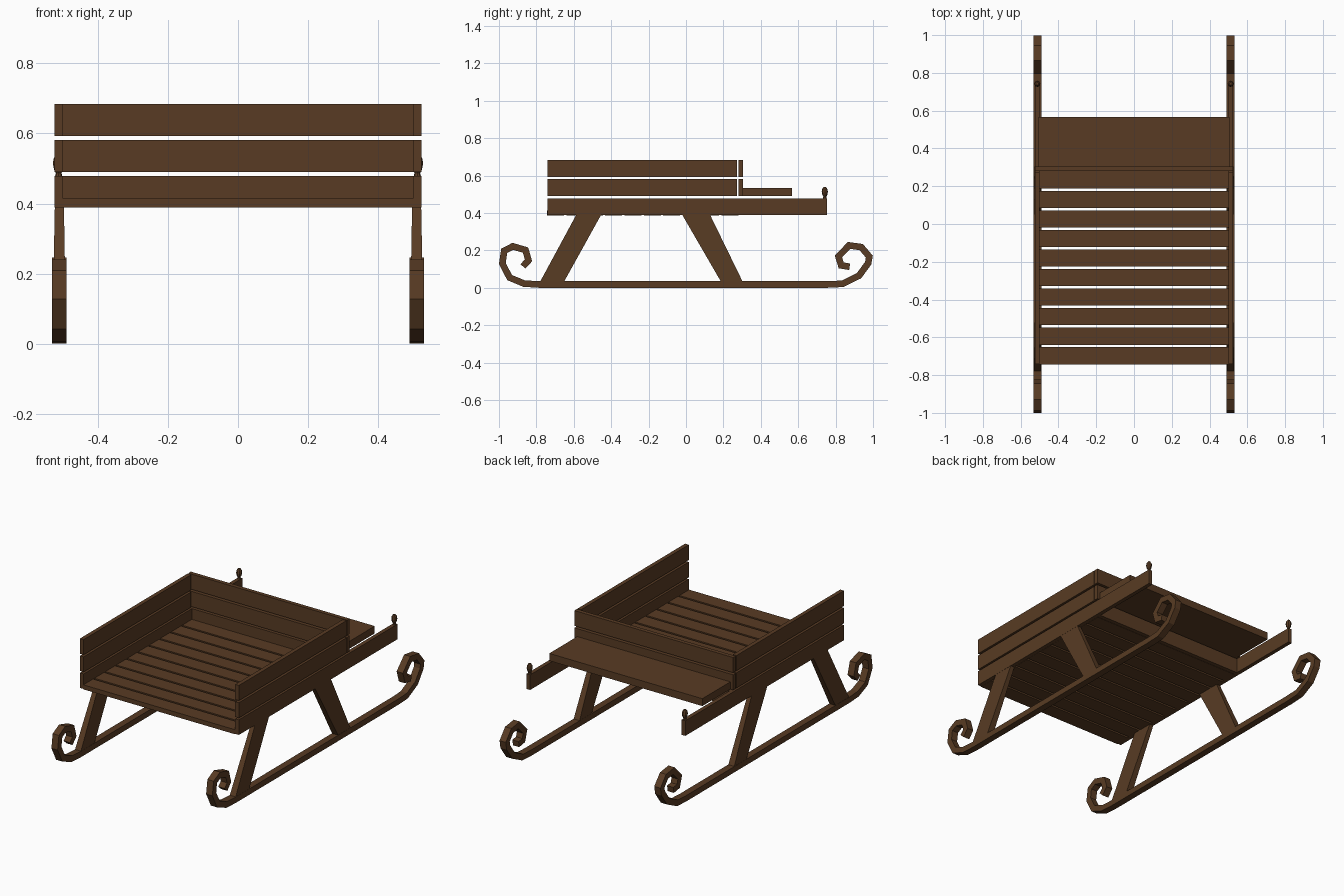
import bpy, bmesh, math
from mathutils import Vector

if "Cube" in bpy.data.objects:
    bpy.data.objects.remove(bpy.data.objects["Cube"])

wood = bpy.data.materials.new("brown wood")
wood.diffuse_color = (0.098, 0.044, 0.017, 1)
wood.use_nodes = True
wood.node_tree.nodes["Principled BSDF"].inputs["Base Color"].default_value = wood.diffuse_color


def finish(name, bm):
    bmesh.ops.recalc_face_normals(bm, faces=bm.faces[:])
    me = bpy.data.meshes.new(name)
    bm.to_mesh(me)
    bm.free()
    me.materials.append(wood)
    ob = bpy.data.objects.new(name, me)
    bpy.context.collection.objects.link(ob)
    return ob


def mirror(ob):
    ob.modifiers.new("mirror", 'MIRROR').use_axis[0] = True


def box(name, x0, x1, y0, y1, z0, z1):
    bm = bmesh.new()
    bmesh.ops.create_cube(bm, size=1)
    for v in bm.verts:
        v.co = ((x0 + x1) / 2 + v.co.x * (x1 - x0),
                (y0 + y1) / 2 + v.co.y * (y1 - y0),
                (z0 + z1) / 2 + v.co.z * (z1 - z0))
    return finish(name, bm)


# floor slats
for i in range(10):
    y = -0.743 + i * 0.1035
    box(f"floor_slat_{i + 1}", -0.5, 0.5, y, y + 0.091, 0.388, 0.415)

# side boards: long lower rail and two shorter upper boards
mirror(box("lower_side_board", 0.5, 0.524, -0.74, 0.755, 0.389, 0.479))
for n, z0, z1 in (("middle", 0.49, 0.581), ("upper", 0.593, 0.684)):
    mirror(box(f"{n}_side_board", 0.5, 0.524, -0.74, 0.273, z0, z1))
    box(f"{n}_end_board", -0.524, 0.524, 0.28, 0.304, z0, z1)
box("lower_end_board", -0.5, 0.5, 0.28, 0.304, 0.389, 0.479)

# driver seat
box("seat", -0.505, 0.505, 0.304, 0.567, 0.49, 0.534)


# slanted legs, slightly thicker at the foot
def leg(name, foot, top):
    bm = bmesh.new()
    rings = []
    for (y0, y1), z, x0, x1 in ((foot, 0.033, 0.491, 0.53), (top, 0.392, 0.497, 0.523)):
        rings.append([bm.verts.new(p) for p in
                      ((x0, y0, z), (x1, y0, z), (x1, y1, z), (x0, y1, z))])
    a, b = rings
    bm.faces.new(a)
    bm.faces.new(b)
    for i in range(4):
        j = (i + 1) % 4
        bm.faces.new((a[i], a[j], b[j], b[i]))
    mirror(finish(name, bm))


leg("front_leg", (-0.78, -0.652), (-0.586, -0.453))
leg("back_leg", (0.187, 0.303), (-0.021, 0.128))

# curled runners: centre line (y, z) swept with a square section
path = [(-0.872, 0.115), (-0.842, 0.147), (-0.858, 0.202), (-0.926, 0.222),
        (-0.972, 0.198), (-0.982, 0.13), (-0.943, 0.055), (-0.866, 0.023),
        (-0.786, 0.018), (0.755, 0.018), (0.838, 0.022), (0.925, 0.065),
        (0.974, 0.132), (0.98, 0.167), (0.937, 0.218), (0.872, 0.227),
        (0.815, 0.168), (0.83, 0.12), (0.875, 0.113)]
pts = [Vector(p) for p in path]
bm = bmesh.new()
rings = []
for i, p in enumerate(pts):
    d0 = (p - pts[max(i - 1, 0)]).normalized()
    d1 = (pts[min(i + 1, len(pts) - 1)] - p).normalized()
    t = (d0 + d1).normalized()
    ref = d1 if d1.length else d0
    n = Vector((-t.y, t.x)) * 0.0175 / max(t.dot(ref), 0.6)
    rings.append([bm.verts.new((x, p.x + s * n.x, p.y + s * n.y))
                  for x, s in ((0.49, -1), (0.531, -1), (0.531, 1), (0.49, 1))])
for a, b in zip(rings, rings[1:]):
    for i in range(4):
        j = (i + 1) % 4
        bm.faces.new((a[i], a[j], b[j], b[i]))
bm.faces.new(rings[0])
bm.faces.new(rings[-1])
mirror(finish("runner", bm))

# turned knobs at the back ends of the rails
profile = [(0.011, 0.476), (0.008, 0.487), (0.0135, 0.498), (0.0165, 0.513),
           (0.0145, 0.528), (0.007, 0.539)]
bm = bmesh.new()
rings = [[bm.verts.new((0.512 + r * math.cos(k * math.pi / 4),
                        0.742 + r * math.sin(k * math.pi / 4), z))
          for k in range(8)] for r, z in profile]
for a, b in zip(rings, rings[1:]):
    for i in range(8):
        j = (i + 1) % 8
        bm.faces.new((a[i], a[j], b[j], b[i]))
bm.faces.new(rings[0])
bm.faces.new(rings[-1])
mirror(finish("rail_knob", bm))
